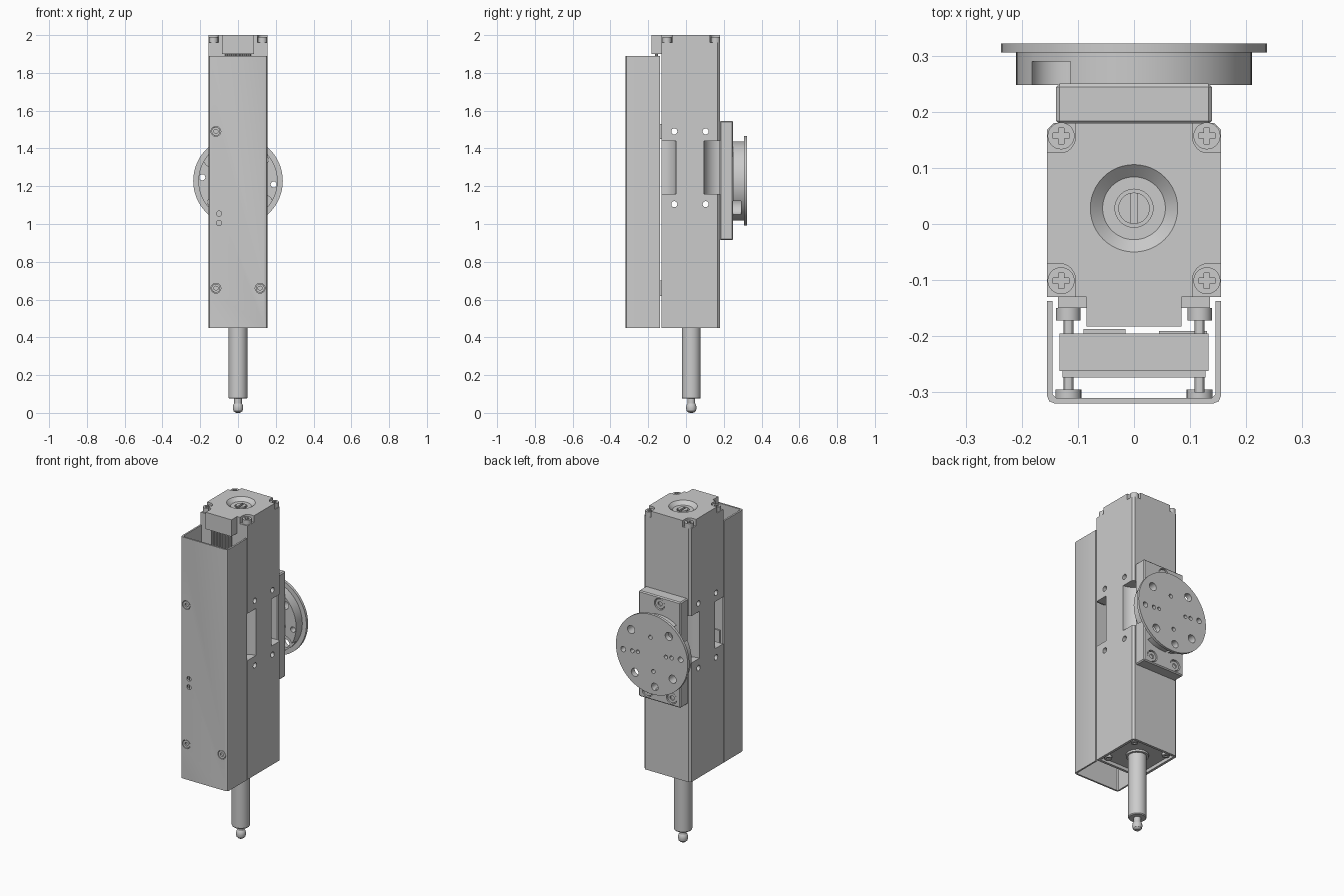
import bpy, bmesh, math
from mathutils import Matrix

if "Cube" in bpy.data.objects:
    bpy.data.objects.remove(bpy.data.objects["Cube"])

ROT = {'X': Matrix.Rotation(math.pi / 2, 4, 'Y'),
       'Y': Matrix.Rotation(-math.pi / 2, 4, 'X'),
       'Z': Matrix.Identity(4)}


def finish(name, bm):
    bmesh.ops.recalc_face_normals(bm, faces=bm.faces)
    me = bpy.data.meshes.new(name)
    bm.to_mesh(me)
    bm.free()
    ob = bpy.data.objects.new(name, me)
    bpy.context.collection.objects.link(ob)
    return ob


def box(name, x, y, z, bevel=0):
    bm = bmesh.new()
    bmesh.ops.create_cube(bm, size=1)
    for v in bm.verts:
        v.co = [(a + b) / 2 + c * (b - a) for (a, b), c in zip((x, y, z), v.co)]
    if bevel:
        bmesh.ops.bevel(bm, geom=bm.edges[:], offset=bevel, segments=1, affect='EDGES')
    return finish(name, bm)


def cyl(name, axis, r, p, a, b, r2=None, n=32):
    """Cylinder along axis from a to b; p holds the other two coordinates."""
    bm = bmesh.new()
    bmesh.ops.create_cone(bm, cap_ends=True, segments=n, radius1=r,
                          radius2=r if r2 is None else r2, depth=b - a)
    c = list(p)
    c.insert('XYZ'.index(axis), (a + b) / 2)
    bmesh.ops.transform(bm, matrix=Matrix.Translation(c) @ ROT[axis], verts=bm.verts)
    return finish(name, bm)


def prism(name, pts, z0, z1):
    bm = bmesh.new()
    f = bm.faces.new([bm.verts.new((x, y, z0)) for x, y in pts])
    g = bmesh.ops.extrude_face_region(bm, geom=[f])['geom']
    bmesh.ops.translate(bm, vec=(0, 0, z1 - z0),
                        verts=[v for v in g if isinstance(v, bmesh.types.BMVert)])
    return finish(name, bm)


def lathe(name, prof, cy):
    bm = bmesh.new()
    vs = [bm.verts.new((r, 0, z)) for r, z in prof]
    es = [bm.edges.new(e) for e in zip(vs, vs[1:])]
    bmesh.ops.spin(bm, geom=vs + es, cent=(0, 0, 0), axis=(0, 0, 1),
                   angle=math.tau, steps=32)
    bmesh.ops.remove_doubles(bm, verts=bm.verts, dist=1e-5)
    bmesh.ops.translate(bm, vec=(0, cy, 0), verts=bm.verts)
    return finish(name, bm)


def cut(target, *cutters):
    for c in cutters:
        m = target.modifiers.new('cut', 'BOOLEAN')
        m.operation, m.solver, m.object = 'DIFFERENCE', 'EXACT', c
        bpy.context.view_layer.objects.active = target
        bpy.ops.object.modifier_apply(modifier=m.name)
        bpy.data.objects.remove(c)


def socket_screw(name, axis, r, p, a, b, face):
    """Screw head with a hex socket sunk into the end at coordinate 'face'."""
    s = cyl(name, axis, r, p, a, b, n=24)
    cut(s, cyl('cutter', axis, r * .5, p, face - .008, face + .008, n=6))
    return s


CY = 0.028  # spindle axis

# Main housing
half = [(.155, -.13), (.155, .168), (.143, .18)]
body = prism('main_housing', half + [(-x, y) for x, y in reversed(half)], .45, 2)
for s in (-1, 1):
    # scooped side windows at the corners
    cut(body, cyl('cutter', 'Z', .088, (s * .157, .182), 1.16, 1.44, n=48),
        cyl('cutter', 'Z', .08, (s * .157, -.132), 1.16, 1.44, n=48))
    for cy, d in ((.157, 1), (-.101, -1)):
        # rounded corner notches holding the top screws
        x0, y0 = s * .13, cy
        pts = [(x0 - s * .026 * math.sin(t), y0 - d * .03 * math.cos(t))
               for t in [i * math.pi / 12 for i in range(7)]]
        pts += [(x0 - s * .026, y0 + d * .06), (x0 + s * .06, y0 + d * .06),
                (x0 + s * .06, y0 - d * .03)]
        cut(body, prism('cutter', pts, 1.962, 2.02))
        screw = cyl('top_corner_screw', 'Z', .024, (x0, y0), 1.955, 1.99)
        for w, h in ((.005, .014), (.014, .005)):
            cut(screw, box('cutter', (x0 - w, x0 + w), (y0 - h, y0 + h), (1.98, 2)))
for y in (-.062, .104):
    for z in (1.105, 1.49):
        cut(body, cyl('cutter', 'X', .016, (y, z), -.2, .2, n=24))
# top bore and hollow underside
cut(body, cyl('cutter', 'Z', .056, (0, CY), 1.98, 2.001, .079, n=48),
    cyl('cutter', 'Z', .034, (0, CY), 1.95, 1.99),
    box('cutter', (-.14, .14), (-.115, .165), (.44, .47)))
adjuster = cyl('slotted_adjuster', 'Z', .028, (0, CY), 1.94, 1.985)
cut(adjuster, box('cutter', (-.006, .006), (CY - .04, CY + .04), (1.972, 2)))
for x in (-.11, .11):
    for y in (-.085, .135):
        socket_screw('bottom_screw', 'Z', .02, (x, y), .455, .475, .455)

# Spindle with ball tip
lathe('spindle', [(0, 0), (.014, .001), (.024, .01), (.028, .026), (.025, .042),
                  (.02, .05), (.02, .075), (.046, .075), (.05, .08), (.05, .48),
                  (0, .48)], CY)
cyl('spindle_collar', 'Z', .062, (0, CY), .458, .48)

# Connector block and its wires
box('connector_block', (-.085, .085), (-.183, -.125), (1.9, 2))
for i in range(7):
    x = -.06 + i * .02
    cyl('connector_wire', 'Z', .008, (x, -.155), 1.6, 1.91, n=10)

# U-shaped front cover
outer = [(.155, -.137), (.155, -.306), (.151, -.316), (.141, -.32)]
inner = [(.145, -.137), (.145, -.304), (.139, -.31)]
cover = prism('front_cover', outer + [(-x, y) for x, y in reversed(outer)]
              + [(-x, y) for x, y in inner] + inner[::-1], .45, 1.89)
for z in (1.055, 1.005):
    cut(cover, cyl('cutter', 'Y', .014, (-.1, z), -.34, -.3, n=20))
for x, z in ((-.117, 1.49), (-.117, .66), (.117, .66)):
    cut(cover, cyl('cutter', 'Y', .026, (x, z), -.34, -.3))
    socket_screw('cover_screw', 'Y', .023, (x, z), -.319, -.295, -.319)

# Control board inside the cover
box('control_board', (-.133, .133), (-.262, -.195), (.6, 1.6))
box('control_board_lid', (-.127, .127), (-.274, -.262), (.62, 1.58))
box('board_part_left', (-.09, -.015), (-.195, -.187), (.8, 1.2))
box('board_part_right', (.045, .13), (-.195, -.191), (.75, 1.4))
for s in (-1, 1):
    for z in (.66, 1.49):
        box('mount_bracket', sorted((s * .085, s * .135)), (-.15, -.128), (z - .04, z + .04))
        cyl('mount_screw', 'Y', .022, (s * .117, z), -.172, -.15)
        cyl('mount_post', 'Y', .009, (s * .117, z), -.3, -.17, n=12)

# Rear mounting plate
plate = box('mounting_plate', (-.139, .139), (.178, .25), (.915, 1.545), .006)
for x, z in ((0, 1.5), (-.08, .96), (.08, .96)):
    cut(plate, cyl('cutter', 'Y', .034, (x, z), .235, .27))
    socket_screw('plate_screw', 'Y', .029, (x, z), .225, .245, .245)

# Round tool flange with drilled pattern, turned slightly
DZ = 1.228
hub = cyl('flange_hub', 'Y', .21, (0, DZ), .248, .307, n=96)
rim = cyl('flange_rim', 'Y', .237, (0, DZ), .306, .322, n=96)
holes = [(x, z, .024) for x in (-.125, .125) for z in (-.125, .125)]
holes += [(0, -.19, .022), (0, .1, .012), (0, -.1, .012)]
holes += [(s * x, 0, r) for s in (-1, 1) for x, r in ((.19, .016), (.13, .012), (.093, .011))]
ca, sa = math.cos(.1), math.sin(.1)
for x, z, r in holes:
    p = (x * ca + z * sa, DZ - x * sa + z * ca)
    for part in (hub, rim):
        cut(part, cyl('cutter', 'Y', r, p, .2, .34, n=24))
# relief scoops on the back of the hub
for s in (-1, 1):
    cut(hub, cyl('cutter', 'Y', .055, (s * .13, DZ - s * .125), .2, .29))

# Smooth round surfaces, keep edges sharp
bpy.ops.object.select_all(action='SELECT')
bpy.context.view_layer.objects.active = body
bpy.ops.object.shade_smooth_by_angle(angle=math.radians(30))
